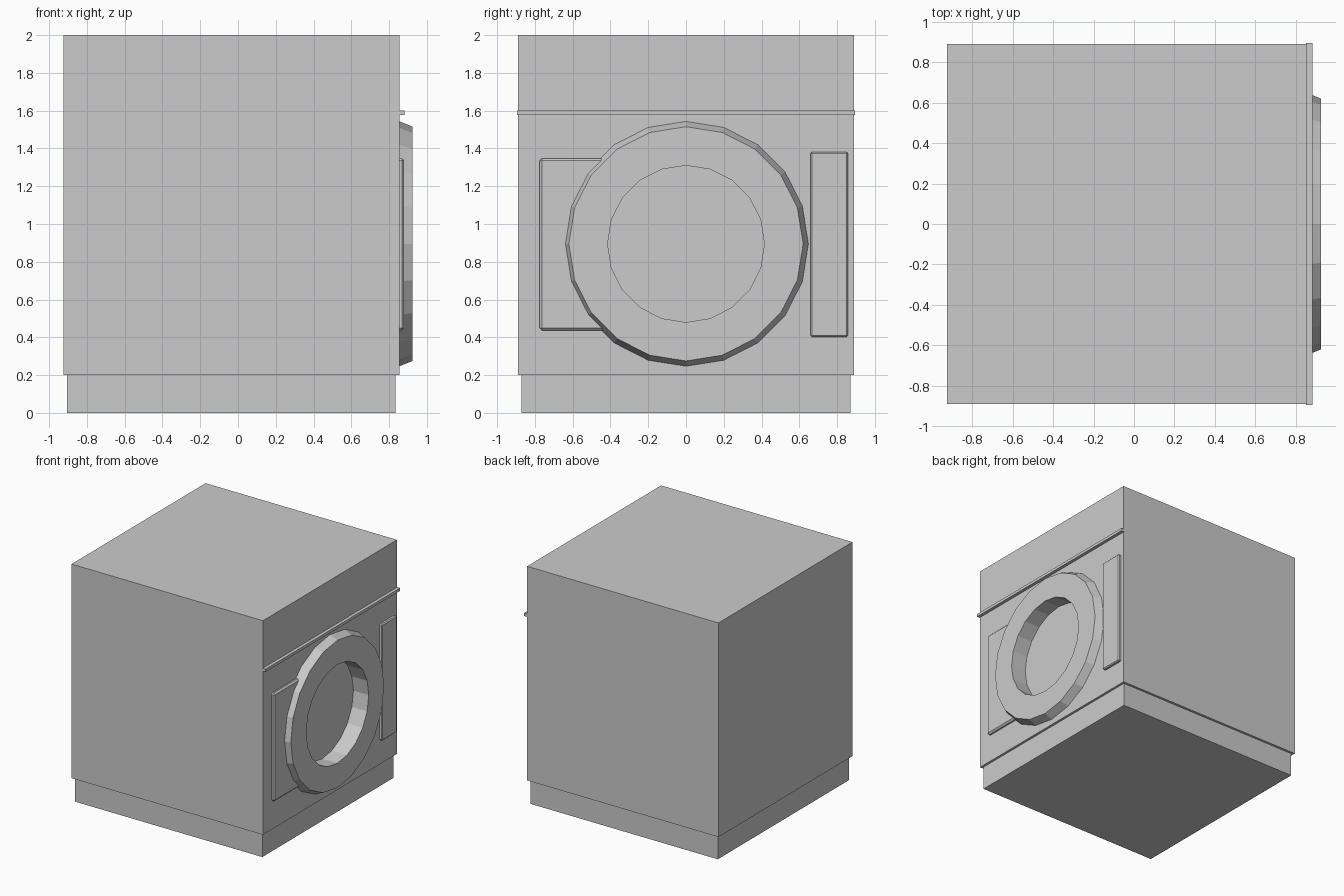
import bpy, bmesh
from math import cos, sin, tau

if "Cube" in bpy.data.objects:
    bpy.data.objects.remove(bpy.data.objects["Cube"])

SIDES = 20
DOOR_Z = 0.895
FRONT = 0.855


def finish(bm, name):
    bmesh.ops.recalc_face_normals(bm, faces=bm.faces)
    mesh = bpy.data.meshes.new(name)
    bm.to_mesh(mesh)
    bm.free()
    obj = bpy.data.objects.new(name, mesh)
    bpy.context.collection.objects.link(obj)
    return obj


def box(name, x, y, z, bevel=0.0):
    bm = bmesh.new()
    bmesh.ops.create_cube(bm, size=1)
    for v in bm.verts:
        for i, (lo, hi) in enumerate((x, y, z)):
            v.co[i] = lo if v.co[i] < 0 else hi
    obj = finish(bm, name)
    if bevel:
        mod = obj.modifiers.new("edge_bevel", 'BEVEL')
        mod.width = bevel
        mod.segments = 1
    return obj


def lathe_x(name, profile, cap_start=False):
    """Rings of (x, radius) around the door axis, last ring capped."""
    bm = bmesh.new()
    rings = [[bm.verts.new((x, r * sin(tau * i / SIDES),
                            DOOR_Z + r * cos(tau * i / SIDES)))
              for i in range(SIDES)] for x, r in profile]
    for a, b in zip(rings, rings[1:]):
        for i in range(SIDES):
            j = (i + 1) % SIDES
            bm.faces.new((a[i], a[j], b[j], b[i]))
    bm.faces.new(rings[-1])
    if cap_start:
        bm.faces.new(rings[0])
    return finish(bm, name)


# Plinth and cabinet
box("plinth", (-0.905, 0.835), (-0.87, 0.87), (0, 0.2))
cabinet = box("cabinet", (-0.925, FRONT), (-0.89, 0.89), (0.2, 2.0))

# Opening in the cabinet behind the door
cutter = lathe_x("opening_cutter", [(0.78, 0.417), (1.0, 0.417)], True)
cutter.hide_render = True
cutter.hide_viewport = False
cutter.display_type = 'WIRE'
cut = cabinet.modifiers.new("door_opening", 'BOOLEAN')
cut.operation = 'DIFFERENCE'
cut.solver = 'EXACT'
cut.object = cutter

# Bake the cut and drop the helper
bpy.context.view_layer.objects.active = cabinet
bpy.ops.object.modifier_apply(modifier=cut.name)
bpy.data.objects.remove(cutter)

# Tapered door ring with a recessed round window
lathe_x("door", [(FRONT, 0.648), (0.925, 0.62), (0.925, 0.415),
                 (0.783, 0.415)])

# Trim strip below the control area
box("trim_strip", (FRONT - 0.005, 0.882), (-0.894, 0.894), (1.577, 1.601))

# Hinge plate and handle plate either side of the door
box("hinge_plate", (FRONT - 0.02, 0.88), (-0.775, -0.43), (0.437, 1.348), 0.013)
box("handle_plate", (FRONT - 0.02, 0.88), (0.658, 0.857), (0.403, 1.382), 0.008)
